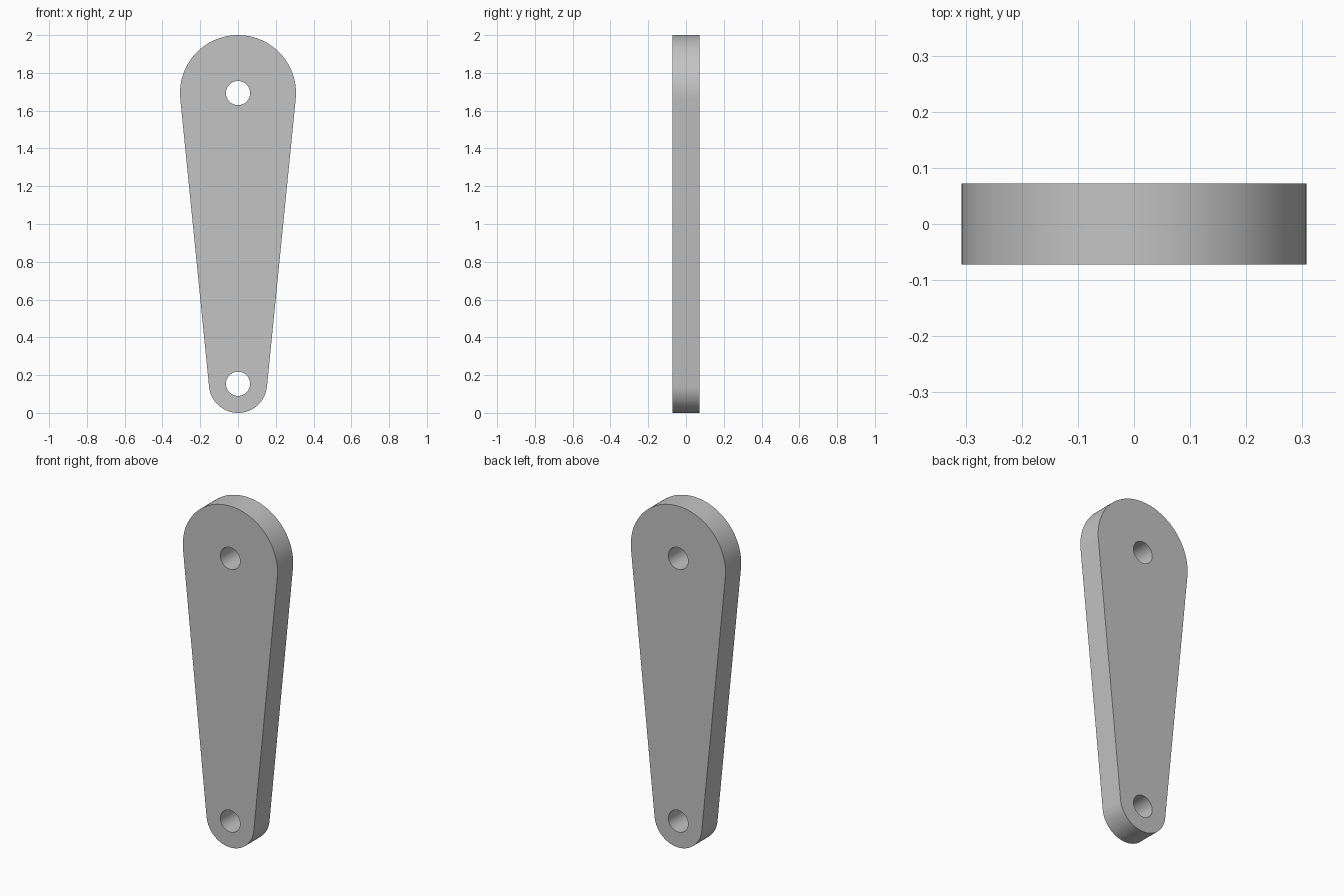
import bpy
import bmesh
from math import asin, cos, sin, pi, radians

cube = bpy.data.objects.get("Cube")
if cube:
    bpy.data.objects.remove(cube, do_unlink=True)

BIG_R, SMALL_R, HOLE_R = 0.307, 0.154, 0.064
TOP_Z, LOW_Z = 2 - BIG_R, SMALL_R
THICK = 0.145


def arc(radius, z, start, end, count):
    """Points along an arc in the XZ plane, both ends included."""
    return [(radius * cos(start + (end - start) * i / count), -THICK / 2,
             z + radius * sin(start + (end - start) * i / count))
            for i in range(count + 1)]


def add_loop(bm, points):
    verts = [bm.verts.new(p) for p in points]
    return [bm.edges.new((a, b)) for a, b in zip(verts, verts[1:] + verts[:1])]


# Grey metal
metal = bpy.data.materials.new("grey_metal")
metal.use_nodes = True
colour = (0.55, 0.55, 0.55, 1)
metal.diffuse_color = colour
metal.node_tree.nodes["Principled BSDF"].inputs["Base Color"].default_value = colour

# Tapered outline: two round ends joined by tangent sides, with a hole in each
bm = bmesh.new()
tilt = asin((BIG_R - SMALL_R) / (TOP_Z - LOW_Z))
edges = add_loop(bm, arc(BIG_R, TOP_Z, -tilt, pi + tilt, 64)
                 + arc(SMALL_R, LOW_Z, pi + tilt, 2 * pi - tilt, 48))
for z in (TOP_Z, LOW_Z):
    edges += add_loop(bm, arc(HOLE_R, z, 0, 2 * pi, 48)[:-1])
bmesh.ops.triangle_fill(bm, edges=edges, use_beauty=True, normal=(0, -1, 0))

# Thickness
result = bmesh.ops.extrude_face_region(bm, geom=bm.faces[:], use_keep_orig=True)
moved = [g for g in result["geom"] if isinstance(g, bmesh.types.BMVert)]
bmesh.ops.translate(bm, verts=moved, vec=(0, THICK, 0))
bmesh.ops.recalc_face_normals(bm, faces=bm.faces[:])

mesh = bpy.data.meshes.new("link_arm")
bm.to_mesh(mesh)
bm.free()
mesh.materials.append(metal)
arm = bpy.data.objects.new("link_arm", mesh)
bpy.context.collection.objects.link(arm)

# Smooth rounded walls, sharp rims
bpy.ops.object.select_all(action="DESELECT")
arm.select_set(True)
bpy.context.view_layer.objects.active = arm
bpy.ops.object.shade_smooth_by_angle(angle=radians(30))
